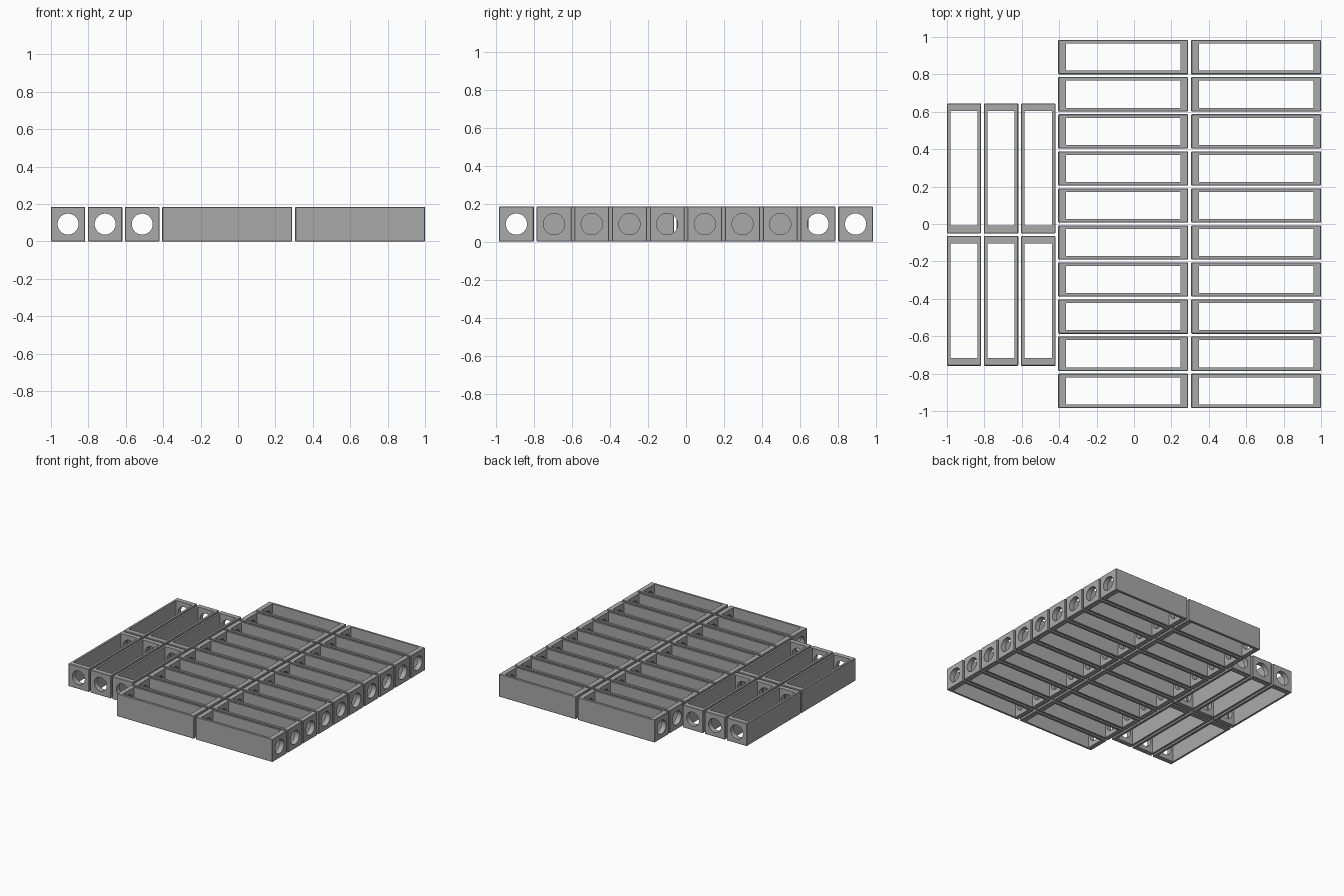
import bpy, bmesh, math
from mathutils import Matrix, Vector

if "Cube" in bpy.data.objects:
    bpy.data.objects.remove(bpy.data.objects["Cube"])

L, W, H = 0.694, 0.183, 0.185      # outer size of one frame
END, SIDE = 0.041, 0.019           # wall thicknesses
HOLE_R, SEGS = 0.056, 32
PITCH = 0.1982

grey = bpy.data.materials.new("grey")
grey.diffuse_color = (0.4, 0.4, 0.4, 1)
grey.use_nodes = True
grey.node_tree.nodes["Principled BSDF"].inputs["Base Color"].default_value = grey.diffuse_color


def box(bm, size):
    bmesh.ops.create_cube(bm, size=1, matrix=Matrix.Diagonal((*size, 1)))


def new_object(name, bm):
    mesh = bpy.data.meshes.new(name)
    bm.to_mesh(mesh)
    bm.free()
    obj = bpy.data.objects.new(name, mesh)
    bpy.context.collection.objects.link(obj)
    return obj


def cut(obj, cutter):
    mod = obj.modifiers.new("cut", 'BOOLEAN')
    mod.operation = 'DIFFERENCE'
    mod.solver = 'EXACT'
    mod.object = cutter
    bpy.context.view_layer.objects.active = obj
    bpy.ops.object.modifier_apply(modifier=mod.name)
    bpy.data.objects.remove(cutter)


# Outer block with finely chamfered edges
bm = bmesh.new()
box(bm, (L, W, H))
bmesh.ops.bevel(bm, geom=bm.edges[:], offset=0.003, segments=1, affect='EDGES')
frame = new_object("frame", bm)
frame.data.materials.append(grey)

# Opening from top to bottom
bm = bmesh.new()
box(bm, (L - 2 * END, W - 2 * SIDE, H * 2))
cut(frame, new_object("opening_cutter", bm))

# Round hole through both end walls
bm = bmesh.new()
bmesh.ops.create_cone(bm, cap_ends=True, segments=SEGS, radius1=HOLE_R, radius2=HOLE_R,
                      depth=L * 2, matrix=Matrix.Rotation(math.pi / 2, 4, 'Y'))
cut(frame, new_object("hole_cutter", bm))

# Smooth hole walls, crisp edges elsewhere
bpy.ops.object.select_all(action='DESELECT')
frame.select_set(True)
bpy.context.view_layer.objects.active = frame
bpy.ops.object.shade_smooth_by_angle(angle=math.radians(30))


def place(name, x, y, angle=0):
    obj = bpy.data.objects.new(name, frame.data)
    obj.location = Vector((x, y, H / 2))
    obj.rotation_euler.z = angle
    bpy.context.collection.objects.link(obj)


# Two columns of ten frames lying along x
for col, x in enumerate((-0.058, 1 - L / 2)):
    for row in range(10):
        place(f"long_row_frame_{col}_{row}", x, (row - 4.5) * PITCH)

# Two rows of three frames lying along y
for row, y in enumerate((-0.411, 0.297)):
    for col in range(3):
        place(f"side_frame_{row}_{col}", -1 + W / 2 + col * PITCH, y, math.pi / 2)

bpy.data.objects.remove(frame)
